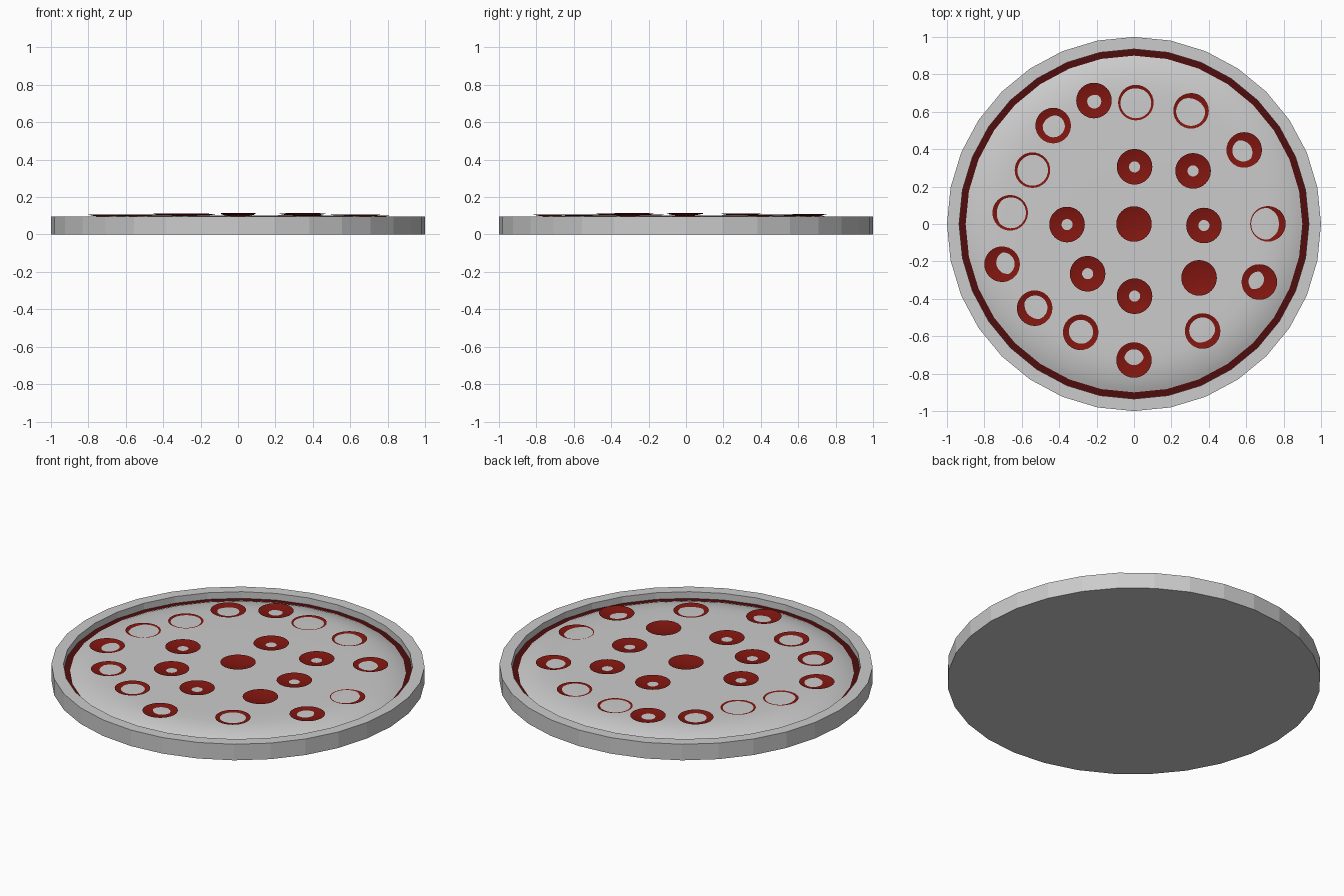
import bpy, math

if "Cube" in bpy.data.objects:
    bpy.data.objects.remove(bpy.data.objects["Cube"])

SEG = 32


def material(name, rgb):
    m = bpy.data.materials.new(name)
    m.diffuse_color = (*rgb, 1)
    m.use_nodes = True
    m.node_tree.nodes["Principled BSDF"].inputs["Base Color"].default_value = m.diffuse_color
    return m


def lathe(name, profile, loc=(0, 0, 0), mat=None, smooth=None):
    """Revolve (radius, z) points, listed from the outside bottom up and inward."""
    verts, faces, rings = [], [], []
    for r, z in profile:
        n = 1 if r == 0 else SEG
        rings.append([len(verts) + i for i in range(n)])
        for i in range(n):
            a = 2 * math.pi * i / SEG
            verts.append((r * math.cos(a), r * math.sin(a), z))
    for a, b in zip(rings, rings[1:]):
        for i in range(SEG):
            j = (i + 1) % SEG
            if len(a) == 1:
                faces.append((a[0], b[j], b[i]))
            elif len(b) == 1:
                faces.append((a[i], a[j], b[0]))
            else:
                faces.append((a[i], a[j], b[j], b[i]))
    me = bpy.data.meshes.new(name)
    me.from_pydata(verts, [], faces)
    ob = bpy.data.objects.new(name, me)
    ob.location = loc
    bpy.context.collection.objects.link(ob)
    if mat:
        me.materials.append(mat)
    if smooth:
        bpy.ops.object.select_all(action='DESELECT')
        ob.select_set(True)
        bpy.context.view_layer.objects.active = ob
        bpy.ops.object.shade_smooth_by_angle(angle=math.radians(smooth))
    return ob


red = material("pepperoni_red", (0.22, 0.008, 0.005))
dark_red = material("sauce_red", (0.08, 0.004, 0.004))

# Crust: flat base, straight outer wall and raised rim
lathe("crust", [(0, 0), (1, 0), (1, 0.095), (0.935, 0.095), (0.935, 0.056)])

# Sauce layer showing as a ring inside the rim
lathe("sauce", [(0.935, 0.056), (0.88, 0.058), (0, 0.058)], mat=dark_red)

# Cheese layer with a rounded edge
cheese = [(0.90, 0.058), (0.875, 0.069), (0.845, 0.079), (0.81, 0.088),
          (0.77, 0.095), (0.72, 0.099), (0.64, 0.1), (0.3, 0.1005), (0, 0.101)]
lathe("cheese", cheese, smooth=40)


def cheese_height(r):
    for (r1, z1), (r0, z0) in zip(cheese, cheese[1:]):
        if r0 <= r <= r1:
            return z0 + (z1 - z0) * (r - r0) / (r1 - r0)


# Pepperoni: shallow cups; cheese shows through out to the given radius
R, DEPTH = 0.095, 0.012
slices = [
    (0, 0, 0), (0.348, -0.288, 0),
    (0.003, 0.306, .03), (0.316, 0.284, .03), (0.374, -0.008, .03),
    (0.003, -0.386, .03), (-0.248, -0.266, .03), (-0.358, -0.003, .03),
    (0.01, 0.649, .083), (-0.214, 0.66, .039), (-0.432, 0.526, .06),
    (-0.543, 0.288, .083), (-0.662, 0.06, .083), (-0.705, -0.215, .055),
    (-0.531, -0.45, .065), (-0.285, -0.579, .066), (0, -0.727, .05),
    (0.367, -0.572, .07), (0.67, -0.31, .045), (0.716, 0.001, .086),
    (0.589, 0.396, .06), (0.305, 0.605, .078),
]
cup = [(R * k, DEPTH * k * k) for k in (1, .85, .7, .5, .3)] + [(0, 0)]
for x, y, hole in slices:
    z = cheese_height(math.hypot(x, y)) - DEPTH * (hole / R) ** 2
    if hole == 0:
        z += 0.0015
    lathe("pepperoni", cup, (x, y, z), red, smooth=40)
